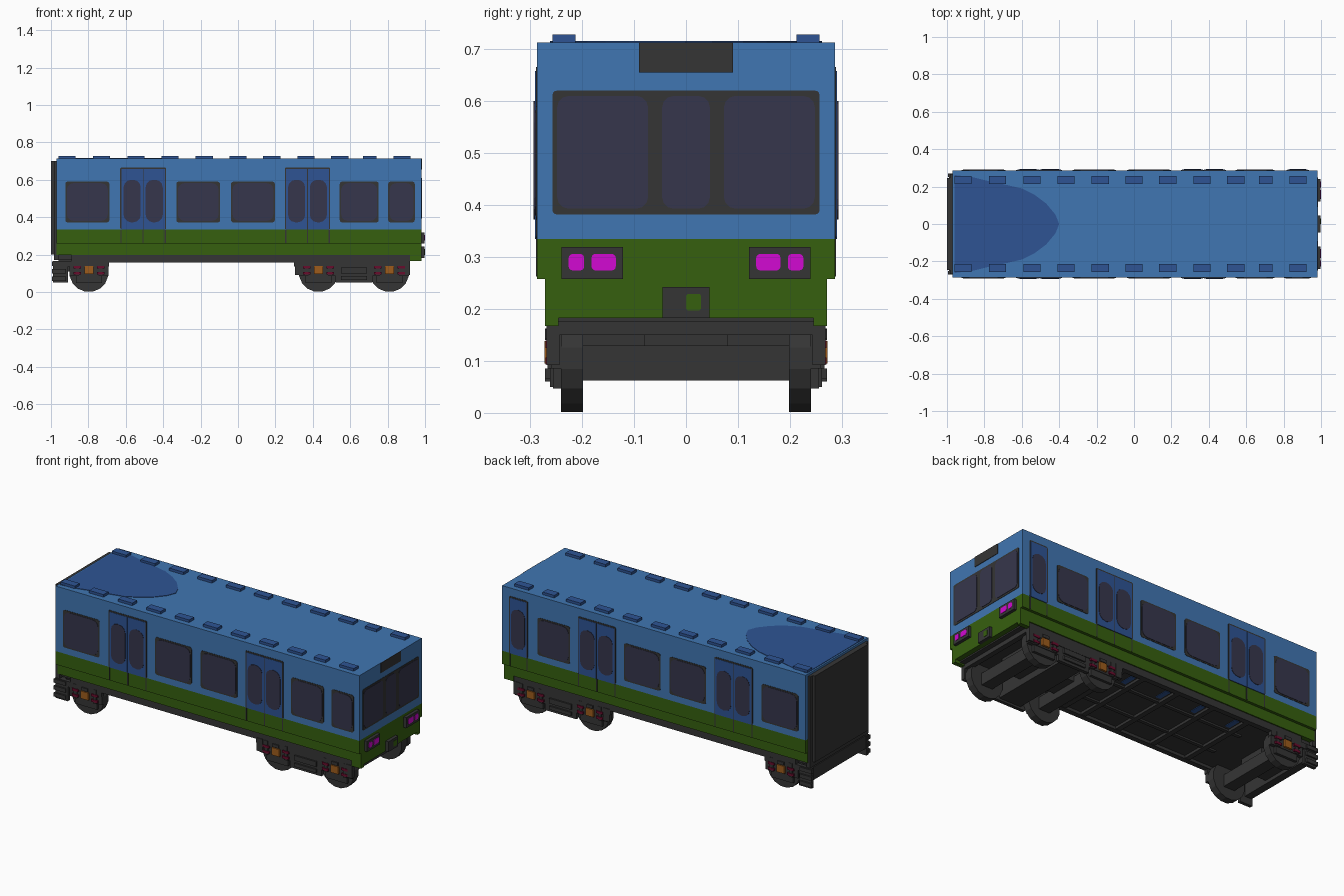
import bpy, bmesh, math
from mathutils import Vector

cube = bpy.data.objects.get("Cube")
if cube:
    bpy.data.objects.remove(cube, do_unlink=True)


def material(name, rgb):
    m = bpy.data.materials.new(name)
    lin = [((c / 255 + 0.055) / 1.055) ** 2.4 if c > 10 else c / 255 / 12.92 for c in rgb]
    m.diffuse_color = (*lin, 1)
    m.use_nodes = True
    m.node_tree.nodes["Principled BSDF"].inputs["Base Color"].default_value = (*lin, 1)
    return m


BLUE = material("body blue", (64, 118, 178))
NAVY = material("door blue", (46, 84, 148))
GREEN = material("skirt green", (54, 96, 15))
GREY = material("dark grey", (53, 53, 53))
GLASS = material("tinted glass", (54, 54, 76))
PINK = material("lamp magenta", (210, 10, 210))
RED = material("spring red", (104, 12, 44))
ORANGE = material("axle box orange", (158, 92, 28))


def finish(name, bm, mat):
    bmesh.ops.recalc_face_normals(bm, faces=bm.faces[:])
    me = bpy.data.meshes.new(name)
    bm.to_mesh(me)
    bm.free()
    me.materials.append(mat)
    ob = bpy.data.objects.new(name, me)
    bpy.context.collection.objects.link(ob)
    return ob


def box(name, x, y, z, mat):
    """Box from (min, max) ranges."""
    bm = bmesh.new()
    bmesh.ops.create_cube(bm, size=1)
    for v in bm.verts:
        v.co = Vector([(r[0] + r[1]) / 2 + c * (r[1] - r[0]) for r, c in zip((x, y, z), v.co)])
    return finish(name, bm, mat)


def both(name, x, y, z, mat):
    """Box and its mirror image across the centre line."""
    box(name + "_left", x, y, z, mat)
    box(name + "_right", x, (-y[1], -y[0]), z, mat)


def prism(name, outline, place, lo, hi, mat):
    """Extrude a 2D outline between two depths."""
    bm = bmesh.new()
    a = [bm.verts.new(place(u, v, lo)) for u, v in outline]
    b = [bm.verts.new(place(u, v, hi)) for u, v in outline]
    bm.faces.new(a)
    bm.faces.new(b)
    n = len(a)
    for i in range(n):
        bm.faces.new((a[i], a[(i + 1) % n], b[(i + 1) % n], b[i]))
    return finish(name, bm, mat)


def rounded(u, v, r):
    """Rectangle outline with rounded corners."""
    if r <= 0:
        return [(u[0], v[0]), (u[1], v[0]), (u[1], v[1]), (u[0], v[1])]
    pts = []
    for k, (cu, cv) in enumerate([(u[1] - r, v[1] - r), (u[0] + r, v[1] - r),
                                  (u[0] + r, v[0] + r), (u[1] - r, v[0] + r)]):
        for i in range(4):
            t = (k + i / 3) * math.pi / 2
            pts.append((cu + r * math.cos(t), cv + r * math.sin(t)))
    return pts


HALF, END = 0.287, 0.98


def side_plate(name, s, x, z, h, mat, r=0):
    prism(name, rounded(x, z, r), lambda u, v, d: (u, s * d, v), HALF - 0.003, HALF + h, mat)


def end_plate(name, y, z, h, mat, r=0):
    prism(name, rounded(y, z, r), lambda u, v, d: (d, u, v), END - 0.003, END + h, mat)


# Body shell and skirt
box("upper_body", (-0.97, END), (-HALF, HALF), (0.335, 0.713), BLUE)
box("waist_band", (-0.97, END), (-HALF, HALF), (0.258, 0.335), GREEN)
box("lower_skirt", (-0.97, END), (-0.271, 0.271), (0.198, 0.258), GREEN)
box("front_apron", (0.92, END), (-0.271, 0.271), (0.183, 0.2), GREEN)
both("apron_corner", (0.92, END), (0.245, 0.271), (0.167, 0.185), GREEN)

# Gangway end
box("gangway_frame", (-0.985, -0.96), (-0.267, 0.267), (0.17, 0.7), GREY)
box("gangway_panel", (-1.0, -0.98), (-0.245, 0.245), (0.2, 0.7), GREY)

# Underframe
box("floor", (-0.96, 0.95), (-0.245, 0.245), (0.175, 0.2), GREY)
both("solebar", (-0.89, 0.92), (0.235, 0.265), (0.158, 0.2), GREY)
both("inner_beam", (-0.62, 0.28), (0.09, 0.11), (0.165, 0.18), GREY)
for x in (-0.55, -0.32, -0.09, 0.14, 0.27):
    box("cross_beam", (x - 0.015, x + 0.015), (-0.24, 0.24), (0.16, 0.18), GREY)
    box("floor_hatch", (x + 0.025, x + 0.055), (0.13, 0.21), (0.172, 0.176), NAVY)

# Roof vents
for x in (-0.914, -0.73, -0.545, -0.363, -0.18, 0, 0.18, 0.363, 0.544, 0.704, 0.877):
    w = 0.037 if x == 0.704 else 0.046
    both("roof_vent", (x - w, x + w), (0.213, 0.257), (0.712, 0.728), NAVY)

# Painted roof patch, rounded towards the middle
half = [(-0.96, 0.262), (-0.86, 0.25), (-0.78, 0.23), (-0.7, 0.213), (-0.6, 0.19),
        (-0.53, 0.155), (-0.47, 0.11), (-0.42, 0.05)]
patch = half + [(-0.4, 0)] + [(x, -y) for x, y in reversed(half)]
prism("roof_patch", patch, lambda u, v, d: (u, v, d), 0.711, 0.7155, NAVY)


def window(s, x0, x1):
    side_plate("window_frame", s, (x0, x1), (0.372, 0.59), 0.002, GREY, 0.012)
    side_plate("window_glass", s, (x0 + 0.008, x1 - 0.008), (0.38, 0.582), 0.004, GLASS, 0.035)


def door(s, x0, x1, leaves):
    """Door with a thin surround, its leaves and oval panes."""
    side_plate("door_frame", s, (x0, x1), (0.335, 0.666), 0.002, GREY, 0.008)
    w = (x1 - x0 - 0.01) / leaves
    for i in range(leaves):
        a = x0 + 0.005 + i * w
        side_plate("door_leaf", s, (a + 0.002, a + w - 0.002), (0.335, 0.658), 0.004, NAVY)
        m, p = a + w / 2, min(0.046, w * 0.4)
        side_plate("door_glass", s, (m - p, m + p), (0.372, 0.6), 0.006, GLASS, p * 0.9)
    for i in range(leaves + 1):
        a = x0 + 0.005 + i * w
        side_plate("door_seam", s, (a - 0.003, a + 0.003), (0.262, 0.335), 0.002, GREY)


# Side windows and doors
for s in (-1, 1):
    for x0, x1 in ((-0.923, -0.688), (-0.33, -0.096), (-0.037, 0.197), (0.544, 0.752)):
        window(s, x0, x1)
    door(s, -0.63, -0.384, 2)
    door(s, 0.25, 0.493, 2)
window(-1, 0.803, 0.945)
door(1, 0.815, 0.935, 1)

# Cab end: windscreen, destination panel, lamps, coupler plate
end_plate("windscreen_frame", (-0.257, 0.257), (0.382, 0.62), 0.002, GREY, 0.008)
for y0, y1 in ((-0.248, -0.073), (-0.046, 0.046), (0.073, 0.248)):
    end_plate("windscreen_glass", (y0, y1), (0.393, 0.61), 0.004, GLASS, 0.022)
end_plate("destination_panel", (-0.09, 0.09), (0.655, 0.713), 0.003, GREY)
for s in (-1, 1):
    y = sorted((s * 0.121, s * 0.24))
    end_plate("lamp_housing", y, (0.258, 0.319), 0.018, GREY)
    for a, b in ((0.135, 0.182), (0.196, 0.226)):
        end_plate("lamp", sorted((s * a, s * b)), (0.274, 0.306), 0.02, PINK, 0.008)
end_plate("coupler_plate", (-0.045, 0.045), (0.183, 0.242), 0.018, GREY)
end_plate("coupler_socket", (0, 0.029), (0.197, 0.229), 0.02, GREEN, 0.005)


def wheelset(x):
    """Axle, two wheels, axle boxes and springs."""
    r = 0.105
    ring = [(x + r * math.cos((i + 0.5) * math.tau / 16), r + r * math.sin((i + 0.5) * math.tau / 16))
            for i in range(16)]
    for s in (-1, 1):
        prism("wheel", ring, lambda u, v, d: (u, s * d, v), 0.198, 0.241, GREY)
    box("axle_beam", (x - 0.035, x + 0.035), (-0.2, 0.2), (0.062, 0.13), GREY)
    both("axle_frame", (x - 0.105, x + 0.105), (0.24, 0.26), (0.085, 0.165), GREY)
    both("axle_guard", (x - 0.07, x + 0.07), (0.24, 0.256), (0.047, 0.09), GREY)
    both("axle_box", (x - 0.024, x + 0.024), (0.25, 0.272), (0.095, 0.138), ORANGE)
    both("axle_cap", (x - 0.02, x + 0.02), (0.25, 0.271), (0.142, 0.16), GREY)
    for d in (-0.062, 0.062):
        for z in (0.093, 0.125):
            both("spring", (x + d - 0.02, x + d + 0.02), (0.25, 0.27), (z, z + 0.014), RED)
        both("spring_post", (x + d - 0.01, x + d + 0.01), (0.25, 0.267), (0.085, 0.165), GREY)


for x in (-0.797, 0.43, 0.81):
    wheelset(x)

# Front bogie frame
both("bogie_rail", (0.3, 0.92), (0.243, 0.265), (0.135, 0.167), GREY)
both("bogie_side", (0.52, 0.72), (0.243, 0.262), (0.05, 0.15), GREY)
both("bogie_step", (0.55, 0.69), (0.25, 0.271), (0.065, 0.085), GREY)
both("bogie_bar", (0.55, 0.69), (0.25, 0.271), (0.1, 0.13), GREY)
both("bogie_nose", (0.305, 0.345), (0.243, 0.268), (0.092, 0.167), GREY)
both("bogie_tail", (0.88, 0.92), (0.243, 0.268), (0.092, 0.167), GREY)
box("bogie_bolster", (0.55, 0.69), (-0.243, 0.243), (0.062, 0.165), GREY)
box("bogie_spine", (0.43, 0.81), (-0.08, 0.08), (0.1, 0.18), GREY)
box("front_beam", (0.89, 0.92), (-0.243, 0.243), (0.15, 0.185), GREY)

# Shared rear bogie frame
both("rear_bogie_rail", (-0.99, -0.69), (0.243, 0.265), (0.135, 0.167), GREY)
both("rear_bogie_end", (-0.99, -0.91), (0.243, 0.262), (0.05, 0.165), GREY)
for z in (0.06, 0.1, 0.14):
    both("rear_bogie_fin", (-0.995, -0.92), (0.25, 0.271), (z, z + 0.022), GREY)
box("rear_beam", (-0.985, -0.94), (-0.243, 0.243), (0.09, 0.165), GREY)
box("rear_spine", (-0.96, -0.78), (-0.08, 0.08), (0.11, 0.18), GREY)
